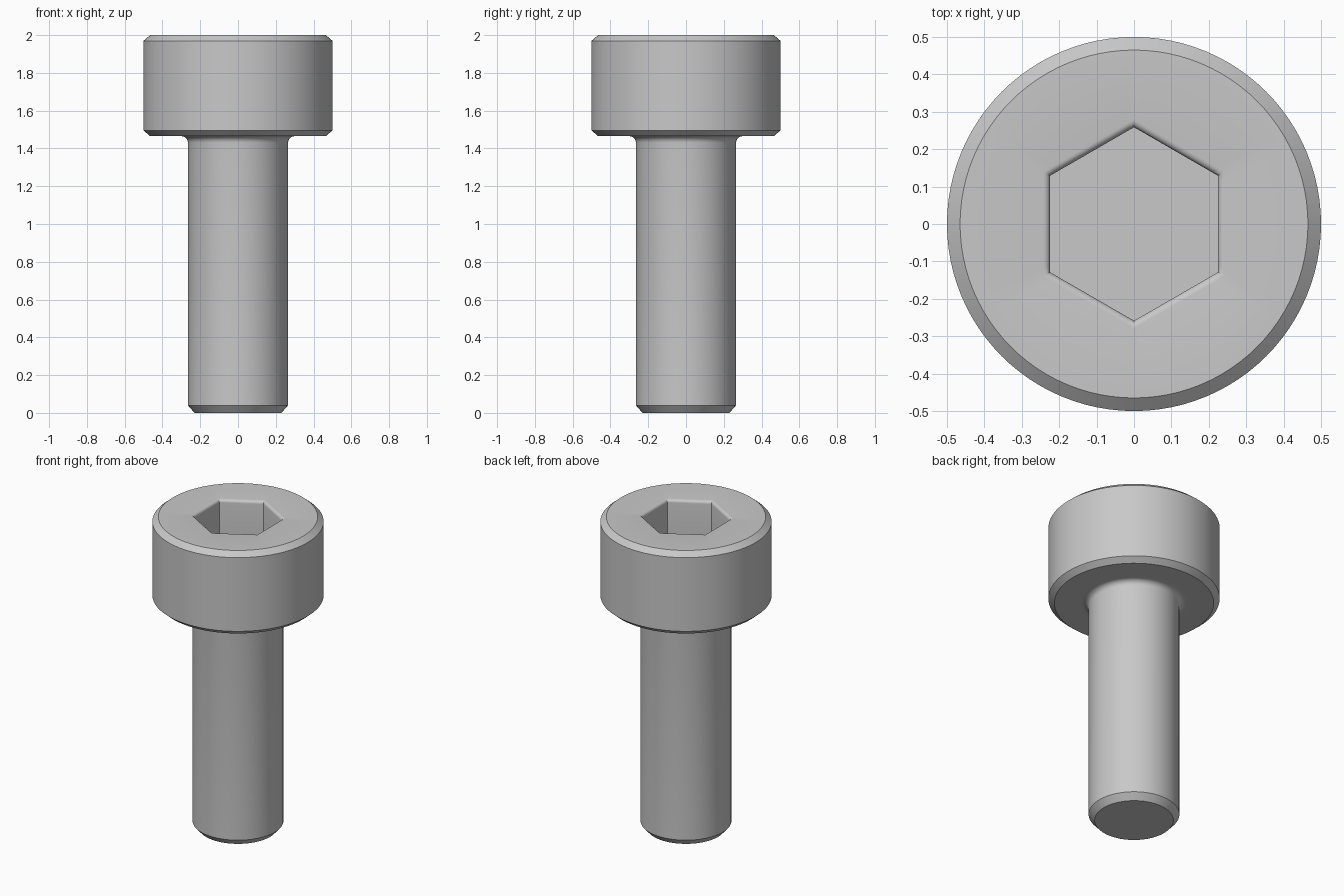
import bpy
import bmesh
from math import cos, sin, pi, radians

cube = bpy.data.objects.get("Cube")
if cube:
    bpy.data.objects.remove(cube, do_unlink=True)

SEGMENTS = 96

steel = bpy.data.materials.new("grey steel")
steel.use_nodes = True
colour = (0.58, 0.58, 0.58, 1)
steel.diffuse_color = colour
steel.node_tree.nodes["Principled BSDF"].inputs["Base Color"].default_value = colour


def circle(radius):
    return lambda angle: radius


def hexagon(apothem):
    # Flats face +x and -x
    return lambda angle: apothem / cos((angle + pi / 6) % (pi / 3) - pi / 6)


def arc(steps):
    return [pi / 2 * i / steps for i in range(steps + 1)]


def loft(name, sections, cap_start=False, cap_end=False):
    """Join cross-sections (outline, z), listed from the bottom along the surface."""
    bm = bmesh.new()
    rings = []
    for outline, z in sections:
        ring = []
        for i in range(SEGMENTS):
            a = 2 * pi * i / SEGMENTS
            r = outline(a)
            ring.append(bm.verts.new((r * cos(a), r * sin(a), z)))
        rings.append(ring)
    for low, high in zip(rings, rings[1:]):
        for i in range(SEGMENTS):
            j = (i + 1) % SEGMENTS
            bm.faces.new((low[i], low[j], high[j], high[i]))
    if cap_start:
        bm.faces.new(rings[0][::-1])
    if cap_end:
        bm.faces.new(rings[-1])
    mesh = bpy.data.meshes.new(name)
    bm.to_mesh(mesh)
    bm.free()
    mesh.materials.append(steel)
    mesh.shade_smooth()
    mesh.set_sharp_from_angle(angle=radians(30))
    obj = bpy.data.objects.new(name, mesh)
    bpy.context.collection.objects.link(obj)
    return obj


# Shank: chamfered tip, plain cylinder and a fillet under the head
shank_r, head_base, fillet = 0.265, 1.465, 0.035
shank = [(circle(0.23), 0), (circle(shank_r), 0.04)]
shank += [(circle(shank_r + fillet * (1 - cos(t))), head_base - fillet * (1 - sin(t)))
          for t in arc(6)]
shank.append((circle(0.33), head_base))
loft("shank", shank, cap_start=True)

# Head: chamfered cylinder with a round-lipped hexagonal socket
apothem, lip, top = 0.224, 0.018, 2.0
head = [(circle(0.33), head_base), (circle(0.465), head_base), (circle(0.5), 1.495),
        (circle(0.5), 1.97), (circle(0.465), top)]
head += [(hexagon(apothem + lip * (1 - sin(t))), top - lip * (1 - cos(t)))
         for t in arc(5)]
head.append((hexagon(apothem), 1.72))
loft("socket_head", head, cap_end=True)
